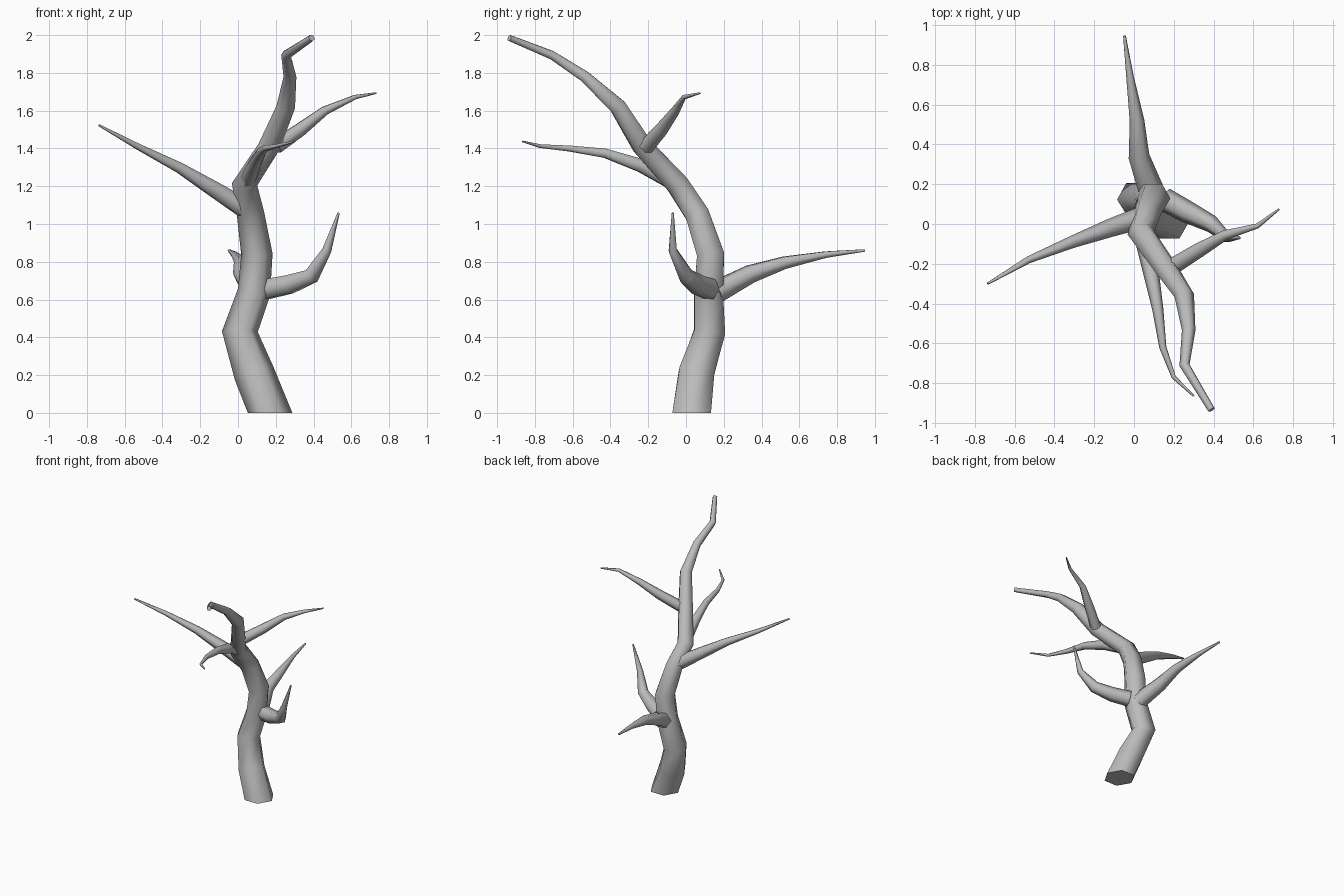
import bpy, bmesh, math
from mathutils import Vector

cube = bpy.data.objects.get("Cube")
if cube:
    bpy.data.objects.remove(cube, do_unlink=True)

SIDES = 6

bark = bpy.data.materials.new("grey_bark")
bark.use_nodes = True
grey = (0.5, 0.5, 0.5, 1)
bark.diffuse_color = grey
bark.node_tree.nodes["Principled BSDF"].inputs["Base Color"].default_value = grey


def limb(name, path, start_dir=None):
    """Tapered six-sided tube through (x, y, z, radius) points, capped at both ends."""
    pts = [Vector(p[:3]) for p in path]
    dirs = [(b - a).normalized() for a, b in zip(pts, pts[1:])]
    tangents = [start_dir or dirs[0]]
    tangents += [(a + b).normalized() for a, b in zip(dirs, dirs[1:])] + [dirs[-1]]
    side = Vector((1, 0, 0)) if start_dir else dirs[0].cross(Vector((0, 0, 1)))
    bm = bmesh.new()
    rings = []
    for p, t, row in zip(pts, tangents, path):
        # carry the ring direction along the path without twist
        side = (side - t * side.dot(t)).normalized()
        up = t.cross(side)
        angles = [math.tau * i / SIDES for i in range(SIDES)]
        rings.append([bm.verts.new(p + (side * math.cos(a) + up * math.sin(a)) * row[3])
                      for a in angles])
    for lower, upper in zip(rings, rings[1:]):
        for i in range(SIDES):
            j = (i + 1) % SIDES
            bm.faces.new((lower[i], lower[j], upper[j], upper[i])).smooth = True
    for cap in (rings[0][::-1], rings[-1]):
        face = bm.faces.new(cap)
        for edge in face.edges:
            edge.smooth = False
    bmesh.ops.recalc_face_normals(bm, faces=bm.faces)
    mesh = bpy.data.meshes.new(name)
    bm.to_mesh(mesh)
    bm.free()
    mesh.materials.append(bark)
    obj = bpy.data.objects.new(name, mesh)
    bpy.context.collection.objects.link(obj)
    return obj


# Bent trunk, leaning forward at the top
limb("trunk", [
    (.17, .03, 0, .118), (.085, .055, .21, .108), (.01, .125, .43, .095),
    (.085, .12, .64, .087), (.1, .13, .84, .083), (.067, .06, 1.05, .073),
    (.035, -.045, 1.21, .068), (.165, -.23, 1.41, .06), (.253, -.36, 1.62, .05),
    (.275, -.535, 1.78, .034), (.254, -.71, 1.894, .026), (.39, -.935, 1.985, .018),
], Vector((0, 0, 1)))

# Lower branches
limb("lower_left_branch", [
    (.15, .125, .655, .06), (.27, .06, .68, .056), (.39, 0, .725, .044),
    (.47, -.07, .86, .025), (.533, -.07, 1.06, .006)])
limb("back_branch", [
    (.09, .16, .64, .065), (.025, .34, .735, .053), (.015, .52, .795, .037),
    (-.02, .74, .838, .019), (-.048, .947, .86, .007)])

# Upper branches
limb("right_branch", [
    (.03, .03, 1.085, .055), (-.12, -.02, 1.18, .046), (-.31, -.09, 1.298, .031),
    (-.53, -.18, 1.41, .018), (-.736, -.3, 1.523, .006)])
limb("front_branch", [
    (.05, -.06, 1.22, .05), (.085, -.24, 1.31, .04), (.12, -.43, 1.375, .028),
    (.145, -.62, 1.4, .018), (.2, -.77, 1.412, .011), (.3, -.865, 1.437, .005)])
limb("upper_left_branch", [
    (.2, -.21, 1.41, .042), (.33, -.13, 1.5, .037), (.46, -.055, 1.6, .025),
    (.62, -.01, 1.672, .013), (.73, .075, 1.693, .005)])
